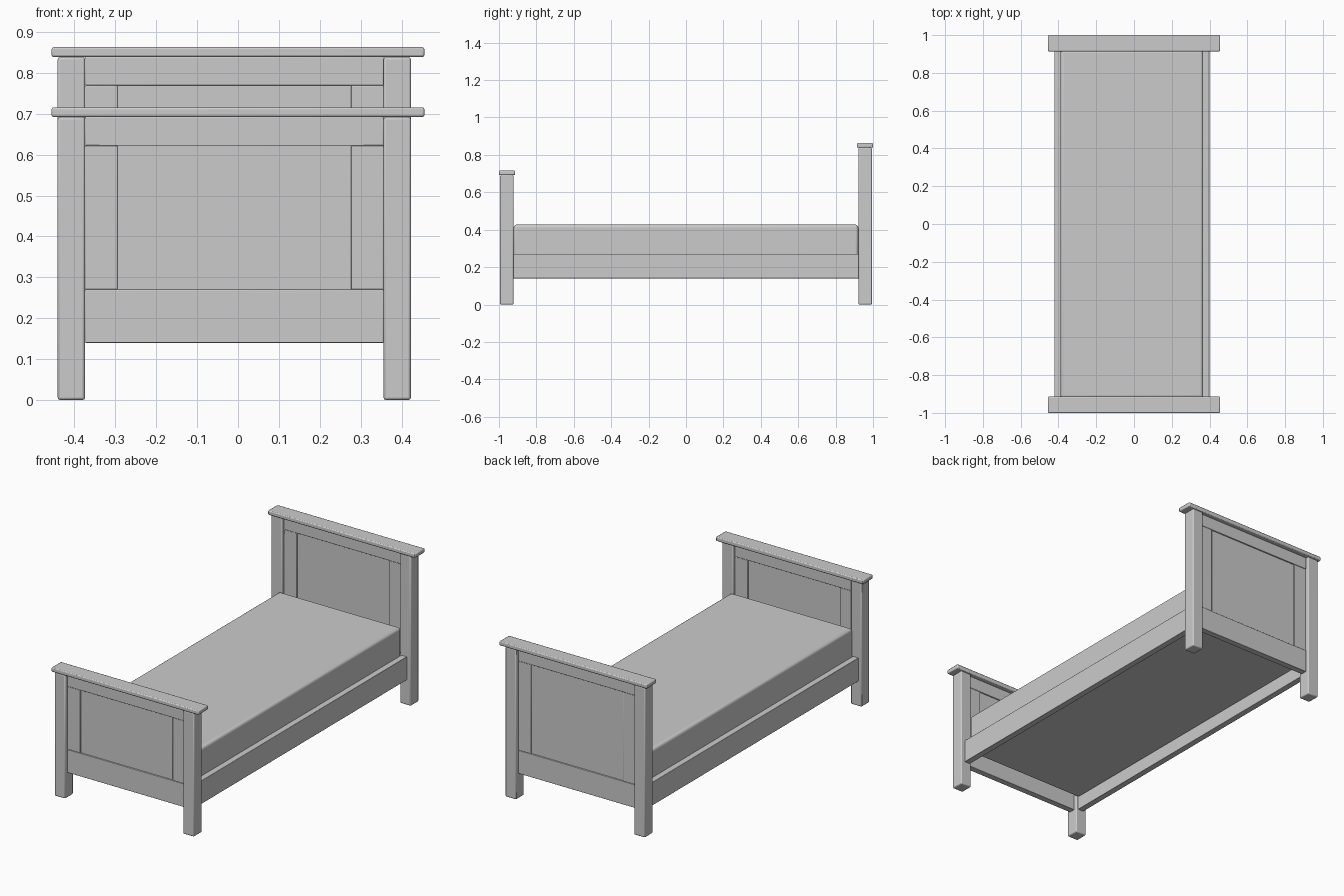
import bpy

if "Cube" in bpy.data.objects:
    bpy.data.objects.remove(bpy.data.objects["Cube"])

CX = -0.009          # the frame sits slightly left of the caps


def box(name, x, y, z, bevel=0.004, segments=2):
    """Bevelled box from (min, max) ranges."""
    dims = [r[1] - r[0] for r in (x, y, z)]
    bpy.ops.mesh.primitive_cube_add(size=1, location=[(r[0] + r[1]) / 2 for r in (x, y, z)])
    ob = bpy.context.object
    ob.name = name
    ob.scale = dims
    bpy.ops.object.transform_apply(location=False, rotation=False, scale=True)
    if bevel:
        mod = ob.modifiers.new("soft_edges", 'BEVEL')
        mod.width = bevel
        mod.segments = segments
    bpy.ops.object.shade_smooth_by_angle()
    return ob


def end_board(name, side, top):
    """Posts, rails, stiles, panel and cap; side is -1 foot, 1 head."""
    def yr(a, b):
        return tuple(sorted((side * a, side * b)))

    # posts and stiles, mirrored about the frame centre
    for s, label in ((-1, "left"), (1, "right")):
        def xr(a, b):
            return tuple(sorted((CX + s * a, CX + s * b)))
        box(f"{name}_{label}_post", xr(0.365, 0.432), yr(0.922, 0.994), (0, top), 0.006)
        box(f"{name}_{label}_stile", xr(0.286, 0.365), yr(0.941, 0.974), (0.27, top - 0.07), 0.002)
    inner = (CX - 0.365, CX + 0.365)
    # rails and recessed panel
    box(f"{name}_top_rail", inner, yr(0.940, 0.975), (top - 0.07, top), 0.002)
    box(f"{name}_bottom_rail", inner, yr(0.940, 0.975), (0.14, 0.27), 0.002)
    box(f"{name}_panel", (CX - 0.29, CX + 0.29), yr(0.947, 0.968), (0.265, top - 0.065), 0)
    # overhanging cap
    box(f"{name}_cap", (-0.456, 0.456), yr(0.914, 1.0), (top, top + 0.024), 0.005)


end_board("footboard", -1, 0.692)
end_board("headboard", 1, 0.839)

# side rails
box("left_side_rail", (-0.422, -0.387), (-0.925, 0.925), (0.14, 0.27), 0.002)
box("right_side_rail", (0.364, 0.399), (-0.925, 0.925), (0.14, 0.27), 0.002)

# mattress
box("mattress", (-0.389, 0.366), (-0.921, 0.921), (0.21, 0.427), 0.015, 4)
